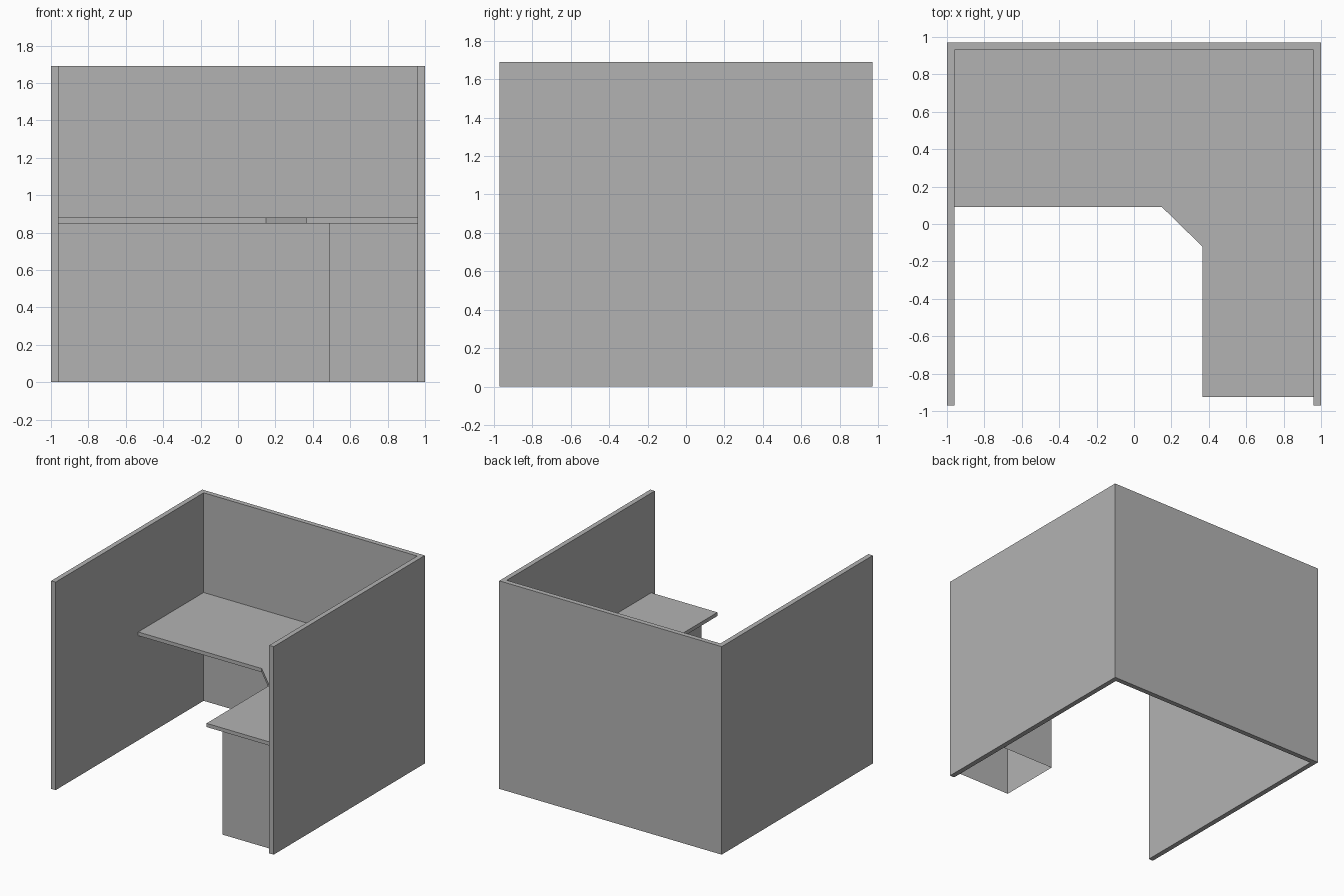
import bpy
import bmesh

cube = bpy.data.objects.get("Cube")
if cube:
    bpy.data.objects.remove(cube, do_unlink=True)

# Single flat grey finish
GREY = (0.45, 0.45, 0.45, 1.0)
grey = bpy.data.materials.new("office grey")
grey.use_nodes = True
grey.diffuse_color = GREY
grey.node_tree.nodes["Principled BSDF"].inputs["Base Color"].default_value = GREY


def extrude_outline(name, outline, bottom, top, open_bottom=False):
    """Raise a flat outline into a straight-sided part."""
    bm = bmesh.new()
    base = bm.faces.new([bm.verts.new((x, y, bottom)) for x, y in outline])
    raised = bmesh.ops.extrude_face_region(bm, geom=[base], use_keep_orig=True)
    verts = [v for v in raised["geom"] if isinstance(v, bmesh.types.BMVert)]
    bmesh.ops.translate(bm, vec=(0, 0, top - bottom), verts=verts)
    bmesh.ops.recalc_face_normals(bm, faces=bm.faces)
    if open_bottom:
        floor = [f for f in bm.faces if f.normal.z < -0.5]
        bmesh.ops.delete(bm, geom=floor, context="FACES_ONLY")
    mesh = bpy.data.meshes.new(name)
    bm.to_mesh(mesh)
    bm.free()
    mesh.materials.append(grey)
    obj = bpy.data.objects.new(name, mesh)
    bpy.context.collection.objects.link(obj)
    return obj


HALF_W, HALF_D, HEIGHT, WALL = 1.0, 0.97, 1.69, 0.04
IN_X, IN_Y = HALF_W - WALL, HALF_D - WALL
DESK_BOTTOM, DESK_TOP = 0.85, 0.88

# U-shaped partition walls, open at the front
extrude_outline("partition_walls", [
    (-HALF_W, -HALF_D), (-IN_X, -HALF_D), (-IN_X, IN_Y), (IN_X, IN_Y),
    (IN_X, -HALF_D), (HALF_W, -HALF_D), (HALF_W, HALF_D), (-HALF_W, HALF_D),
], 0, HEIGHT)

# L-shaped worktop with a cut-off inner corner
extrude_outline("corner_worktop", [
    (-IN_X, IN_Y), (-IN_X, 0.09), (0.15, 0.09), (0.365, -0.12),
    (0.365, -0.925), (IN_X, -0.925), (IN_X, IN_Y),
], DESK_BOTTOM, DESK_TOP)

# Pedestal under the side wing, hollow from below
extrude_outline("pedestal", [
    (0.49, -0.90), (IN_X, -0.90), (IN_X, -0.385), (0.49, -0.385),
], 0, DESK_BOTTOM, open_bottom=True)
